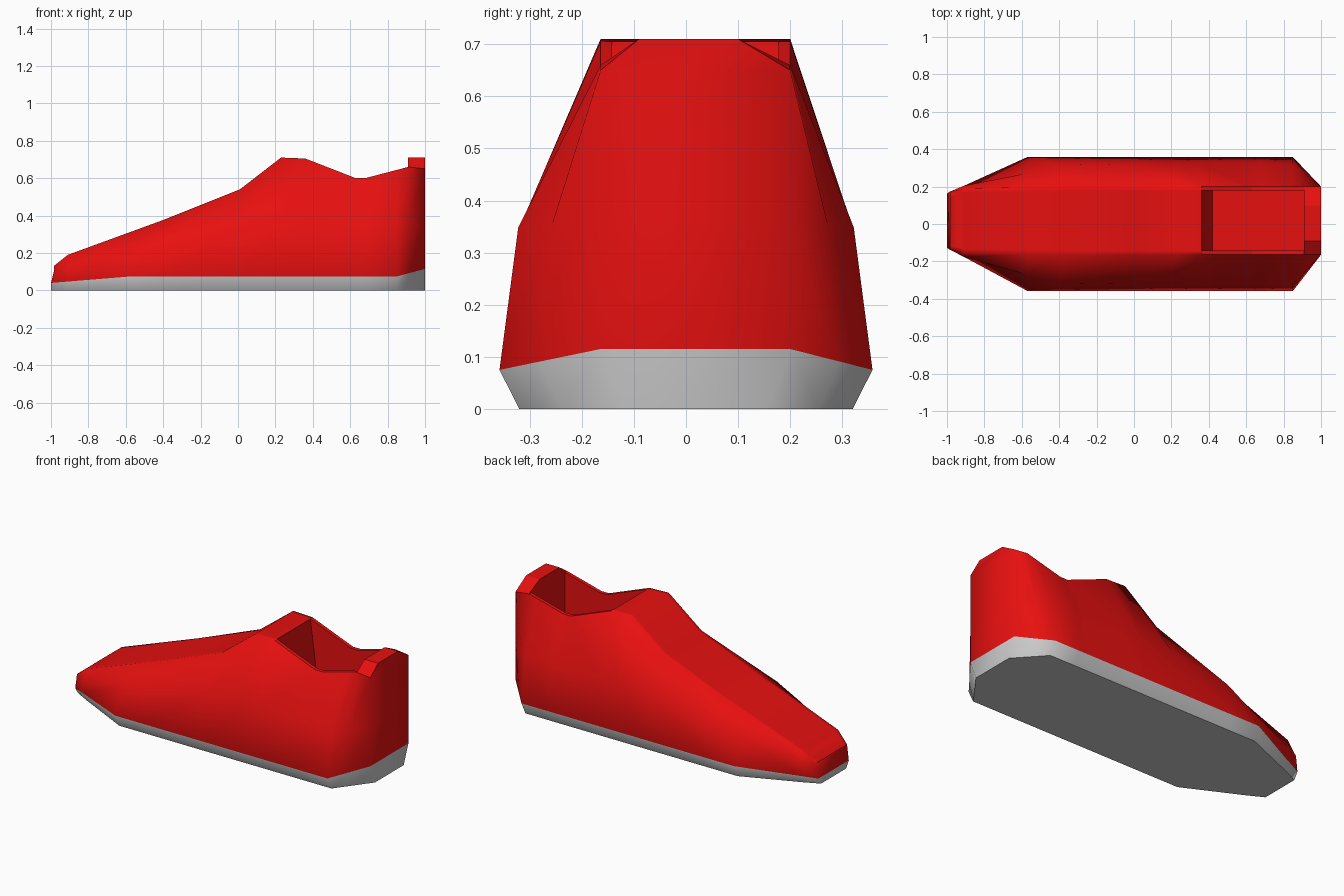
import bpy, bmesh

cube = bpy.data.objects.get("Cube")
if cube:
    bpy.data.objects.remove(cube, do_unlink=True)


def material(name, colour):
    mat = bpy.data.materials.new(name)
    mat.use_nodes = True
    mat.diffuse_color = colour
    bsdf = next(n for n in mat.node_tree.nodes if n.type == 'BSDF_PRINCIPLED')
    bsdf.inputs["Base Color"].default_value = colour
    return mat


def interp(points, x):
    for (xa, a), (xb, b) in zip(points, points[1:]):
        if x <= xb:
            return a + (b - a) * max(0, x - xa) / (xb - xa)
    return points[-1][1]


# Lengthwise profiles: (x, value)
CENTRE = [(-1, .018), (-.57, 0), (.85, 0), (1, .018)]
BOTTOM_W = [(-1, .12), (-.6, .32), (.85, .32), (1, .137)]
SOLE_W = [(-1, .145), (-.57, .358), (.85, .358), (1, .182)]
SOLE_Z = [(-1, .04), (-.57, .075), (.85, .075), (1, .115)]
SIDE_W = [(-1, .155), (-.91, .19), (-.39, .315), (.01, .322), (.85, .322), (1, .182)]
SIDE_Z = [(-1, .1), (-.91, .13), (-.39, .28), (.01, .34), (1, .35)]
TOP_W = [(-1, .15), (-.91, .172), (-.39, .182), (1, .182)]
TOP_Z = [(-1, .13), (-.91, .19), (-.39, .38), (.01, .54), (.23, .71), (.36, .705),
         (.63, .6), (.68, .6), (.91, .66), (1, .65)]
STATIONS = [-1, -.91, -.57, -.39, .01, .23, .36, .63, .68, .85, .91, 1]
OPEN_START, OPEN_END, FLOOR = STATIONS.index(.36), STATIONS.index(.91), .24
RED, GREY = 0, 1

bm = bmesh.new()


def face(verts, mat=RED, smooth=True):
    f = bm.faces.new(verts)
    f.material_index, f.smooth = mat, smooth


def ring(x):
    """One cross-section: half rows from the bottom up, on the right then the left."""
    c = interp(CENTRE, x)
    upper_x = -.985 if x == -1 else x
    halves = []
    for s in (-1, 1):
        halves.append([bm.verts.new(p) for p in (
            (x, s * interp(BOTTOM_W, x) + c, 0),
            (x, s * interp(SOLE_W, x) + c, interp(SOLE_Z, x)),
            (upper_x, s * interp(SIDE_W, x) + c, interp(SIDE_Z, x)),
            (upper_x, s * interp(TOP_W, x) + .018, interp(TOP_Z, x)),
            (upper_x, s * (interp(TOP_W, x) - .022) + .018, interp(TOP_Z, x)))])
    return halves


rings = [ring(x) for x in STATIONS]

# Sole walls, upper sides, top strip and rim of the opening
for i, (a, b) in enumerate(zip(rings, rings[1:])):
    is_open = OPEN_START <= i < OPEN_END
    face((a[0][0], b[0][0], b[1][0], a[1][0]), GREY, False)
    for h in (0, 1):
        for row in range(3):
            face((a[h][row], b[h][row], b[h][row + 1], a[h][row + 1]),
                 GREY if row == 0 else RED)
        if i < OPEN_END:
            face((a[h][3], b[h][3], b[h][4], a[h][4]), RED, not is_open)
    if i < OPEN_START:
        face((a[0][4], b[0][4], b[1][4], a[1][4]))

# Toe and heel end faces
for end in (rings[0], rings[-1]):
    for row in range(3):
        face((end[0][row], end[0][row + 1], end[1][row + 1], end[1][row]),
             GREY if row == 0 else RED)
toe = rings[0]
face((toe[0][3], toe[0][4], toe[1][4], toe[1][3]))

# Raised heel tab with chamfered corners
front, back = rings[OPEN_END], rings[-1]
tab_f = [bm.verts.new((.91, y, .71)) for y in (-.09, .1)]
tab_b = [bm.verts.new((1, y, .71)) for y in (-.09, .1)]
face((tab_f[0], tab_b[0], tab_b[1], tab_f[1]), RED, False)
face((back[0][3], tab_b[0], tab_b[1], back[1][3]))
face((front[0][3], tab_f[0], tab_f[1], front[1][3], front[1][4], front[0][4]), RED, False)
for h in (0, 1):
    face((front[h][3], back[h][3], tab_b[h], tab_f[h]), RED, False)

# Foot opening: inner walls and floor
mouth = rings[OPEN_START:OPEN_END + 1]
deep = [[bm.verts.new((.42 if k == 0 else r[h][4].co.x, r[h][4].co.y, FLOOR))
         for h in (0, 1)] for k, r in enumerate(mouth)]
for k in range(len(mouth) - 1):
    for h in (0, 1):
        face((mouth[k][h][4], mouth[k + 1][h][4], deep[k + 1][h], deep[k][h]), RED, False)
    face((deep[k][0], deep[k + 1][0], deep[k + 1][1], deep[k][1]), RED, False)
for k in (0, -1):
    face((mouth[k][0][4], mouth[k][1][4], deep[k][1], deep[k][0]), RED, False)

# Drop the unused inner points under the heel tab
bmesh.ops.delete(bm, geom=[v for v in bm.verts if not v.link_faces], context='VERTS')
bmesh.ops.recalc_face_normals(bm, faces=bm.faces[:])

mesh = bpy.data.meshes.new("shoe_body")
bm.to_mesh(mesh)
bm.free()
mesh.materials.append(material("red upper", (.8, .005, .005, 1)))
mesh.materials.append(material("grey sole", (.58, .58, .58, 1)))
bpy.context.scene.collection.objects.link(bpy.data.objects.new("shoe_body", mesh))
